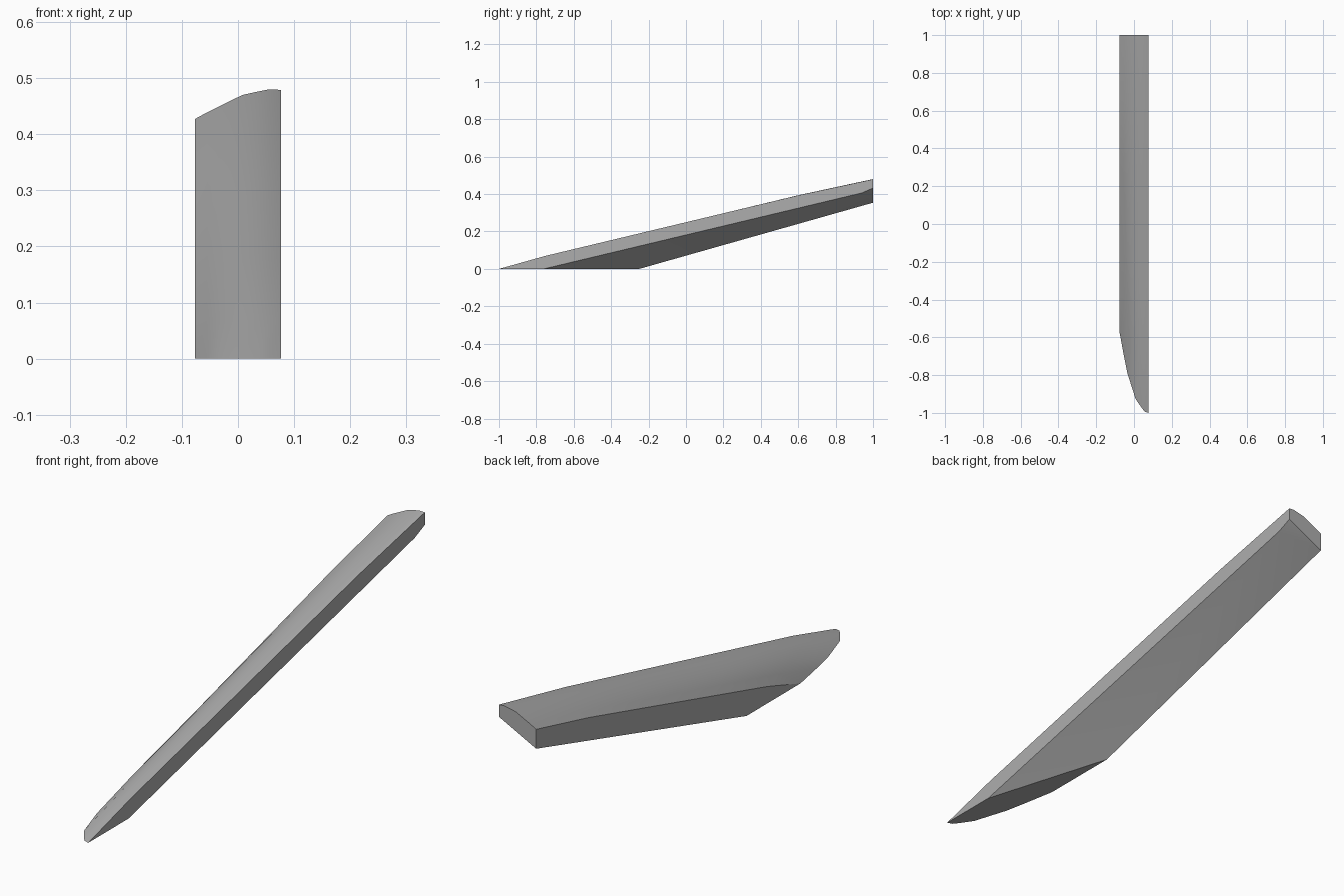
import bpy
import bmesh
import math

cube = bpy.data.objects.get("Cube")
if cube:
    bpy.data.objects.remove(cube, do_unlink=True)

# Single grey material
grey = bpy.data.materials.new("mid_grey")
grey.use_nodes = True
colour = (0.42, 0.42, 0.42, 1)
grey.diffuse_color = colour
grey.node_tree.nodes["Principled BSDF"].inputs["Base Color"].default_value = colour

HALF = 0.077
# Crowned top: (x, y where it meets the ground, height at the back end)
profile = [
    (-HALF, -0.57, 0.427),
    (-0.055, -0.69, 0.439),
    (-0.035, -0.79, 0.449),
    (0.008, -0.925, 0.470),
    (0.035, -0.965, 0.476),
    (0.056, -0.993, 0.480),
    (HALF, -1.0, 0.479),
]
STEPS = [0, 0.125, 0.35, 0.6, 0.8, 1]
BULGE = 0.01

bm = bmesh.new()


def top_column(x, y_front, z_back):
    """Slightly bowed line running from the ground up to the back end."""
    column = []
    for t in STEPS:
        bow = BULGE * min(1, t / 0.125, (1 - t) / 0.2)
        column.append(bm.verts.new((x, y_front + (1 - y_front) * t, z_back * t + bow)))
    return column


columns = [top_column(*p) for p in profile]
right, left = columns[0], columns[-1]

# Lower corners of the thick right side and the thin left side
right_toe = bm.verts.new((-HALF, -0.25, 0))
right_heel = bm.verts.new((-HALF, 1, 0.354))
left_toe = bm.verts.new((HALF, -0.76, 0))
left_bend = bm.verts.new((HALF, 0.94, 0.406))
left_heel = bm.verts.new((HALF, 1, 0.432))

# Top skin
for a, b in zip(columns, columns[1:]):
    for i in range(len(STEPS) - 1):
        bm.faces.new((a[i], b[i], b[i + 1], a[i + 1])).smooth = True

# Side walls, back end and ground face
bm.faces.new(right + [right_heel, right_toe])
bm.faces.new(left + [left_heel, left_bend, left_toe])
bm.faces.new([c[-1] for c in columns] + [left_heel, right_heel])
bm.faces.new([c[0] for c in columns] + [left_toe, right_toe])

# Faceted underside
bm.faces.new((left_toe, left_bend, right_toe))
bm.faces.new((left_bend, right_heel, right_toe))
bm.faces.new((left_bend, left_heel, right_heel))

bmesh.ops.recalc_face_normals(bm, faces=bm.faces)
mesh = bpy.data.meshes.new("sloped_blade")
bm.to_mesh(mesh)
bm.free()
mesh.materials.append(grey)

blade = bpy.data.objects.new("sloped_blade", mesh)
bpy.context.collection.objects.link(blade)
bpy.ops.object.select_all(action="DESELECT")
blade.select_set(True)
bpy.context.view_layer.objects.active = blade
bpy.ops.object.shade_smooth_by_angle(angle=math.radians(30))
